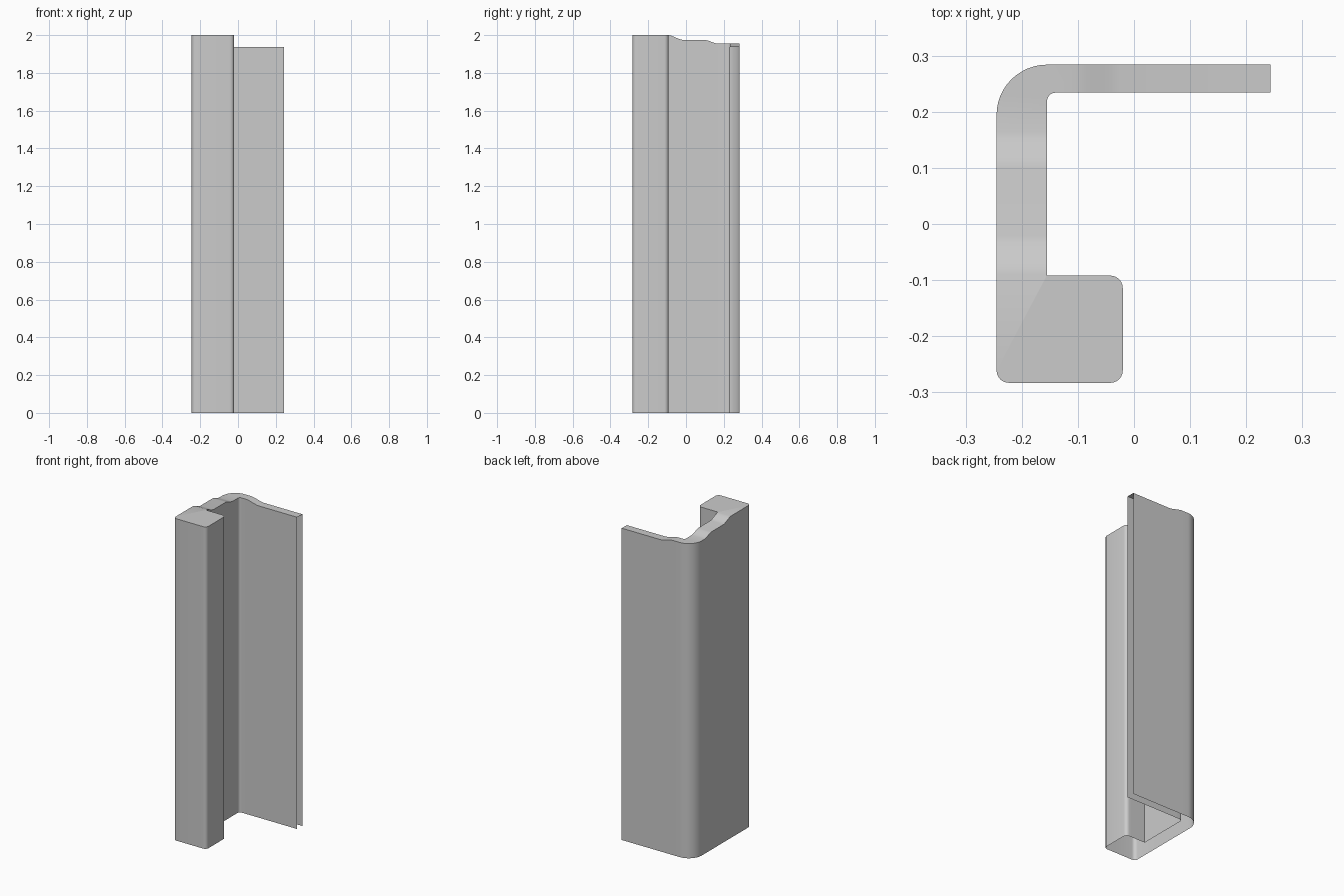
import bpy
import bmesh
import math
from mathutils import Vector

cube = bpy.data.objects.get("Cube")
if cube:
    bpy.data.objects.remove(cube, do_unlink=True)

STEPS = 5


def rounded(points):
    """Open outline with an arc at each corner that has a radius."""
    path = []
    for i, (x, y, r) in enumerate(points):
        p = Vector((x, y))
        if r == 0:
            path.append(p)
            continue
        a = (Vector(points[i - 1][:2]) - p).normalized()
        b = (Vector(points[i + 1][:2]) - p).normalized()
        centre = p + (a + b) * r
        n = 12 if r > 0.05 else 6
        for k in range(n + 1):
            t = k / n * math.pi / 2
            path.append(centre - b * r * math.cos(t) - a * r * math.sin(t))
    return path


def ease(v, start, end):
    t = min(max((v - start) / (end - start), 0), 1)
    return t * t * (3 - 2 * t) * 0.5 + t * 0.5


# Falls of the top edge: axis, start, end, drop
FALLS = [(1, -0.09, -0.02, 0.025), (1, 0.10, 0.165, 0.02), (0, -0.105, -0.025, 0.018)]


def top_height(co):
    z = 2.0
    for axis, start, end, drop in FALLS:
        if axis == 1 or co.y > 0.2:
            z -= drop * ease(co[axis], start, end)
    return z


# Section: back flange, side wall and square front post
outline = rounded([
    (0.243, 0.234, 0), (-0.155, 0.234, 0.015), (-0.155, -0.092, 0),
    (-0.02, -0.092, 0.022), (-0.02, -0.283, 0.022), (-0.245, -0.283, 0.022),
    (-0.245, 0.284, 0.09), (0.243, 0.284, 0)])

# Walls and top cap; the bottom and the flange end stay open
bm = bmesh.new()
low = [bm.verts.new((p.x, p.y, 0)) for p in outline]
high = [bm.verts.new((p.x, p.y, 2)) for p in outline]
for i in range(len(outline) - 1):
    bm.faces.new((low[i], low[i + 1], high[i + 1], high[i]))
bm.faces.new(high)

# Cut the shell across each fall, then lower the top edge
for axis, start, end, drop in FALLS:
    for k in range(STEPS + 1):
        normal = Vector((0, 0, 0))
        normal[axis] = 1
        bmesh.ops.bisect_plane(
            bm, geom=bm.verts[:] + bm.edges[:] + bm.faces[:], dist=0.0001,
            plane_co=normal * (start + (end - start) * k / STEPS), plane_no=normal)
for v in bm.verts:
    if v.co.z > 1:
        v.co.z = top_height(v.co)

bmesh.ops.recalc_face_normals(bm, faces=bm.faces[:])
cap = max(bm.faces, key=lambda f: abs(f.normal.z))
if cap.normal.z < 0:
    bmesh.ops.reverse_faces(bm, faces=bm.faces[:])

mesh = bpy.data.meshes.new("trim_post")
bm.to_mesh(mesh)
bm.free()
post = bpy.data.objects.new("trim_post", mesh)
bpy.context.collection.objects.link(post)

# Plain grey finish
grey = bpy.data.materials.new("plain_grey")
grey.use_nodes = True
colour = (0.6, 0.6, 0.6, 1)
grey.diffuse_color = colour
grey.node_tree.nodes["Principled BSDF"].inputs["Base Color"].default_value = colour
mesh.materials.append(grey)

bpy.ops.object.select_all(action='DESELECT')
post.select_set(True)
bpy.context.view_layer.objects.active = post
bpy.ops.object.shade_smooth_by_angle(angle=math.radians(35))
